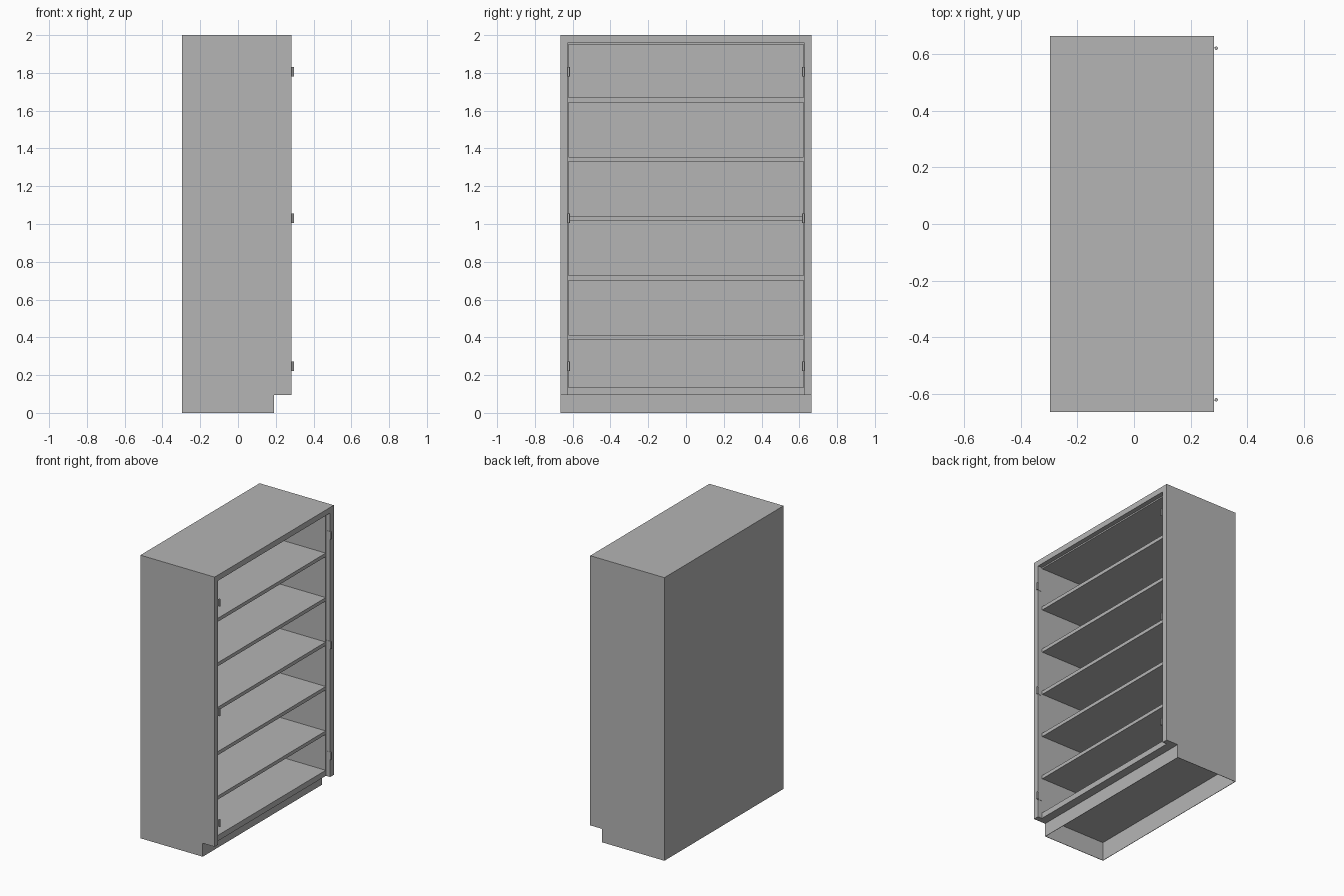
import bpy
import bmesh

cube = bpy.data.objects.get("Cube")
if cube:
    bpy.data.objects.remove(cube, do_unlink=True)

grey = bpy.data.materials.new("plain grey")
grey.use_nodes = True
COLOUR = (0.46, 0.46, 0.46, 1)
grey.diffuse_color = COLOUR
grey.node_tree.nodes["Principled BSDF"].inputs["Base Color"].default_value = COLOUR

BACK, FRONT, INSET, TOE = -0.297, 0.283, 0.25, 0.19
HALF, INNER = 0.665, 0.625
KICK, DECK = 0.095, 0.135
SKIN = 0.003


def prism(name, outline, y0, y1):
    """Extrude an x-z outline along y."""
    bm = bmesh.new()
    face = bm.faces.new([bm.verts.new((x, y0, z)) for x, z in outline])
    new = bmesh.ops.extrude_face_region(bm, geom=[face])["geom"]
    moved = [v for v in new if isinstance(v, bmesh.types.BMVert)]
    bmesh.ops.translate(bm, verts=moved, vec=(0, y1 - y0, 0))
    bmesh.ops.recalc_face_normals(bm, faces=bm.faces)
    mesh = bpy.data.meshes.new(name)
    bm.to_mesh(mesh)
    bm.free()
    mesh.materials.append(grey)
    ob = bpy.data.objects.new(name, mesh)
    bpy.context.collection.objects.link(ob)
    return ob


def box(name, x0, x1, y0, y1, z0, z1):
    return prism(name, [(x0, z0), (x1, z0), (x1, z1), (x0, z1)], y0, y1)


def carve(ob, cutter):
    cutter.hide_render = True
    mod = ob.modifiers.new("carve", "BOOLEAN")
    mod.operation = "DIFFERENCE"
    mod.solver = "EXACT"
    mod.object = cutter
    bpy.context.view_layer.objects.active = ob
    bpy.ops.object.modifier_apply(modifier=mod.name)
    bpy.data.objects.remove(cutter, do_unlink=True)


# Cabinet body with a toe notch
carcass = prism("carcass", [(BACK, 0), (TOE, 0), (TOE, KICK), (FRONT, KICK),
                            (FRONT, 2), (BACK, 2)], -HALF, HALF)
# Shallow door recess, shelf space and hollow base
carve(carcass, box("door_recess", INSET, 0.5, -INNER, INNER, 0.05, 1.96))
wall = INNER - SKIN
carve(carcass, box("shelf_space", BACK + SKIN, 0.5, -wall, wall, DECK, 1.95))
skirt = HALF - SKIN
carve(carcass, box("hollow_base", BACK + SKIN, TOE - SKIN, -skirt, skirt,
                   -0.1, DECK - SKIN))

# Five evenly spaced shelves
for i in range(5):
    z = 0.388 + i * 0.314
    box(f"shelf_{i + 1}", BACK + SKIN, INSET, -wall, wall, z, z + 0.025)

# Door hinges: a barrel and a thin leaf on each side wall
for side, s in (("left", 1), ("right", -1)):
    for level, z in (("lower", 0.248), ("middle", 1.03), ("upper", 1.805)):
        bpy.ops.mesh.primitive_cylinder_add(
            vertices=12, radius=0.006, depth=0.05,
            location=(FRONT + 0.008, s * 0.621, z))
        barrel = bpy.context.object
        barrel.name = f"{side}_{level}_hinge_barrel"
        barrel.data.materials.append(grey)
        bpy.ops.object.shade_smooth_by_angle()
        y0, y1 = sorted((s * (INNER - 0.002), s * INNER))
        box(f"{side}_{level}_hinge_leaf", INSET + 0.005, FRONT + 0.006,
            y0, y1, z - 0.025, z + 0.025)
